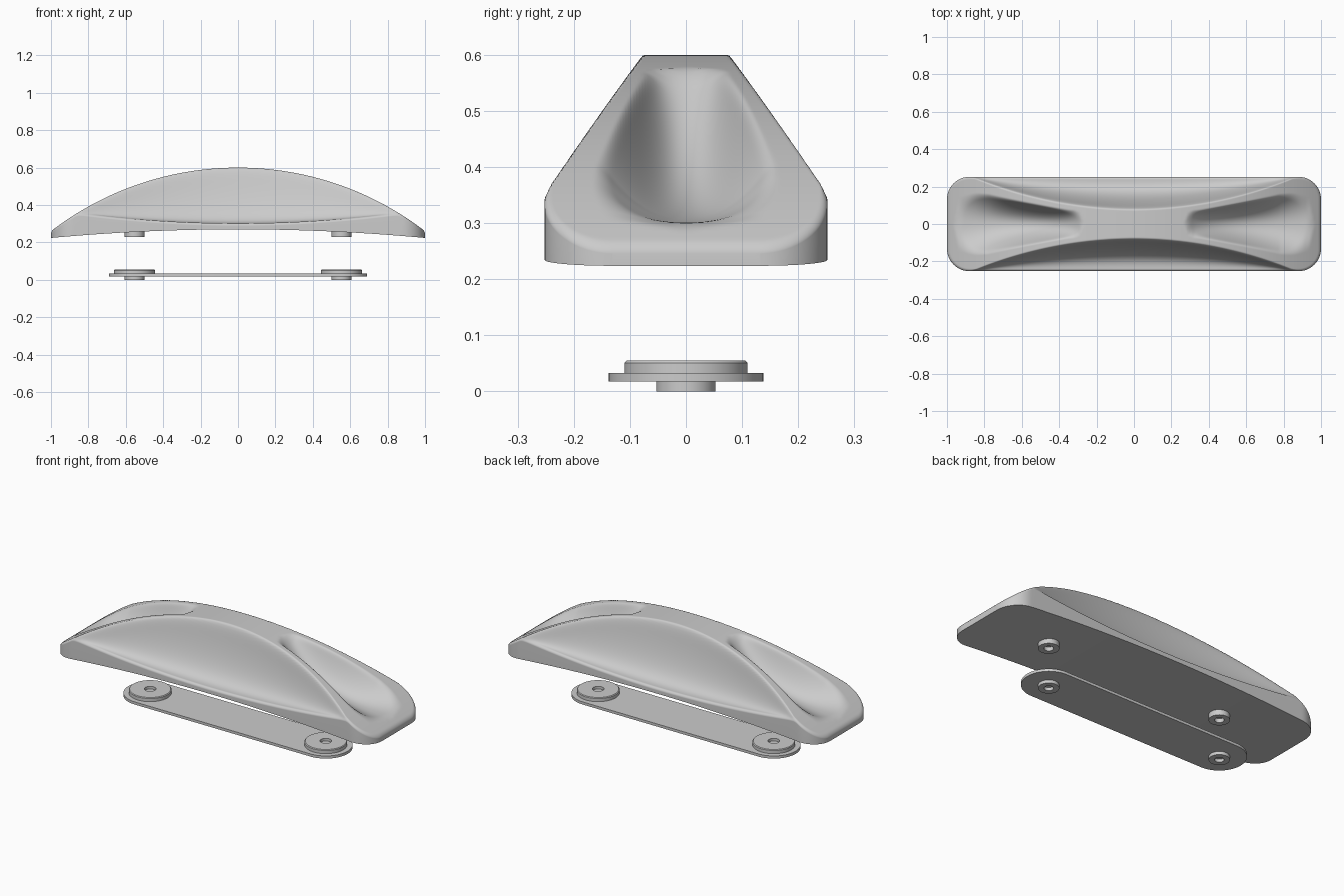
import bpy, bmesh, math

if "Cube" in bpy.data.objects:
    bpy.data.objects.remove(bpy.data.objects["Cube"])

HW, CR, RIM = 0.252, 0.12, 0.014   # body half width, plan corner radius, edge rounding
BOLT_X = 0.553                     # bolt positions


def finish(name, bm, angle=35):
    bmesh.ops.remove_doubles(bm, verts=bm.verts, dist=1e-6)
    bmesh.ops.recalc_face_normals(bm, faces=bm.faces)
    me = bpy.data.meshes.new(name)
    bm.to_mesh(me)
    bm.free()
    ob = bpy.data.objects.new(name, me)
    bpy.context.collection.objects.link(ob)
    bpy.ops.object.select_all(action='DESELECT')
    ob.select_set(True)
    bpy.context.view_layer.objects.active = ob
    bpy.ops.object.shade_smooth_by_angle(angle=math.radians(angle))
    return ob


def smin(a, b, k):
    h = max(k - abs(a - b), 0) / k
    return min(a, b) - h * h * k / 4


def arch(x):
    return 0.6 - 1.64 + math.sqrt(1.64 ** 2 - x * x)


def underside(x):
    return 0.27 - 0.046 * x * x


def top_height(x, y):
    x, y = abs(x), abs(y)
    t = arch(x)
    # concave finger scoop along each side
    edge = 0.085 + 2.3 - math.sqrt(2.3 ** 2 - x * x)
    u = (y - edge) / max(HW - edge, 0.01)
    low = 0.302 + 0.055 * (x / 0.85) ** 2
    side = low + max(t - low, 0.002) * max(1 - u, 0) ** 3.2
    z = smin(t, side, 0.02 + 0.045 * max(1 - x / 0.85, 0) ** 0.5)
    # tapered trough running down each end
    if 0.27 < x < 0.959:
        s = (x - 0.28) / 0.67
        floor = 0.301 + 0.28 * max(1 - s, 0) ** 2.8
        w = (0.055 + 0.095 * min((x - 0.28) / 0.5, 1)) * math.sqrt(min((x - 0.269) / 0.05, 1))
        w *= math.sqrt(1 - (max(x - 0.82, 0) / 0.14) ** 2)
        z = smin(z, floor + max(t - floor, 0.01) * (y / w) ** 2.2, 0.02)
    # rounded outer rim
    qx, qy = x - (1 - CR), y - (HW - CR)
    d = CR - min(max(qx, qy), 0) - math.hypot(max(qx, 0), max(qy, 0))
    if d < RIM:
        z -= RIM - math.sqrt(max(RIM ** 2 - (RIM - max(d, 0)) ** 2, 0))
    return z


# Sculpted handle body
corner = [1 - CR + CR * math.sin(math.pi / 2 * i / 16) for i in range(1, 17)]
xs = [-c for c in reversed(corner)]
xs += [(1 - CR) * (2 * i / 190 - 1) for i in range(191)] + corner
rows = 150
bm = bmesh.new()
top, bot = [], []
for x in xs:
    over = max(abs(x) - (1 - CR), 0)
    half = HW - CR + math.sqrt(max(CR * CR - over * over, 0))
    ys = [half * math.sin(math.pi / 2 * (2 * j / rows - 1)) for j in range(rows + 1)]
    top.append([bm.verts.new((x, y, top_height(x, y))) for y in ys])
    bot.append([bm.verts.new((x, y, underside(x))) for y in ys])
n = len(xs)
for i in range(n - 1):
    for j in range(rows):
        for g in (top, bot):
            bm.faces.new((g[i][j], g[i + 1][j], g[i + 1][j + 1], g[i][j + 1]))
    for j in (0, rows):
        bm.faces.new((top[i][j], top[i + 1][j], bot[i + 1][j], bot[i][j]))
for i in (0, n - 1):
    for j in range(rows):
        bm.faces.new((top[i][j], top[i][j + 1], bot[i][j + 1], bot[i][j]))
finish("handle_body", bm, 60)


def lathe(name, profile, x, seg=64):
    bm = bmesh.new()
    vs = [bm.verts.new((r, 0, z)) for r, z in profile]
    es = [bm.edges.new(p) for p in zip(vs, vs[1:])]
    bmesh.ops.spin(bm, geom=vs + es, cent=(0, 0, 0), axis=(0, 0, 1),
                   angle=2 * math.pi, steps=seg)
    finish(name, bm).location.x = x


# Bosses under the body, and washers with bosses on the plate
for tag, x in (("left", -BOLT_X), ("right", BOLT_X)):
    lathe("body_boss_" + tag,
          [(0, 0.275), (0.053, 0.275), (0.053, 0.228), (0.024, 0.228), (0.024, 0.25), (0, 0.25)], x)
    lathe("plate_washer_" + tag,
          [(0, 0.04), (0.03, 0.04), (0.03, 0.055), (0.106, 0.055), (0.11, 0.051),
           (0.11, 0.03), (0.053, 0.03), (0.053, 0), (0.024, 0), (0.024, 0.018), (0, 0.018)], x)

# Backing plate with round ends
bm = bmesh.new()
ring = []
for side in (1, -1):
    for k in range(33):
        a = math.pi * (k / 32 - 0.5)
        ring.append((side * (BOLT_X + 0.138 * math.cos(a)), side * 0.138 * math.sin(a)))
face = bm.faces.new([bm.verts.new((x, y, 0.018)) for x, y in ring])
ext = bmesh.ops.extrude_face_region(bm, geom=[face], use_keep_orig=True)
for v in ext["geom"]:
    if isinstance(v, bmesh.types.BMVert):
        v.co.z = 0.033
finish("backing_plate", bm)
